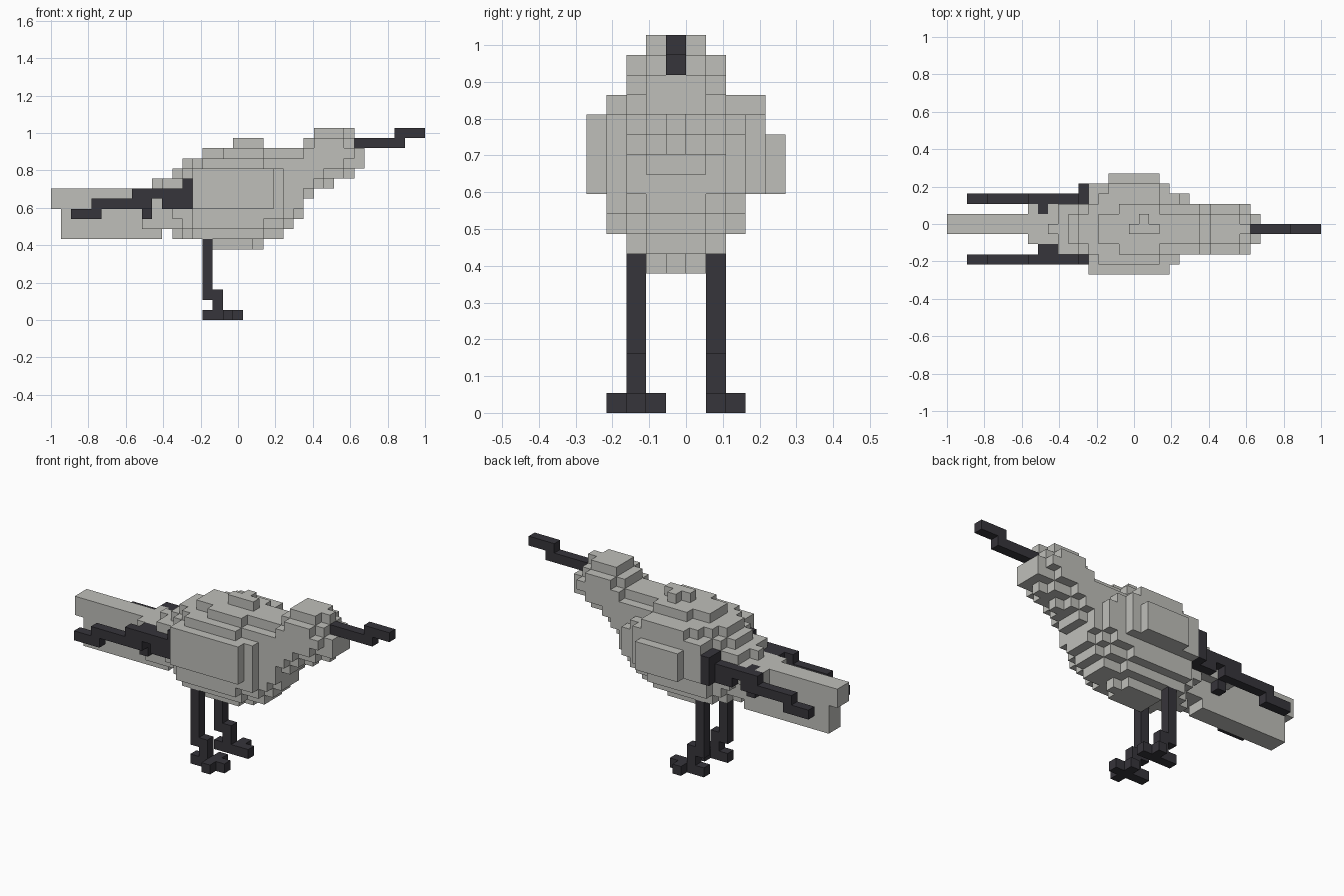
import bpy, bmesh
from mathutils import Vector

if "Cube" in bpy.data.objects:
    bpy.data.objects.remove(bpy.data.objects["Cube"], do_unlink=True)

V = 2 / 37                           # edge length of one block
ORIGIN = Vector((-1, -5 * V, 0))     # corner of the block grid
MID = 4                              # middle row of the bird across y


def material(name, rgb):
    m = bpy.data.materials.new(name)
    m.use_nodes = True
    m.diffuse_color = (*rgb, 1)
    m.node_tree.nodes["Principled BSDF"].inputs["Base Color"].default_value = (*rgb, 1)
    return m


GREY = material("pale grey", (0.52, 0.52, 0.49))
DARK = material("charcoal", (0.037, 0.035, 0.043))


def box(i0, i1, j0, j1, k0, k1):
    """Blocks of an inclusive range along x, y and z."""
    return {(i, j, k) for i in range(i0, i1 + 1)
            for j in range(j0, j1 + 1) for k in range(k0, k1 + 1)}


def build(name, cells, mat):
    """Skin a set of blocks with only its outer faces."""
    bm = bmesh.new()
    for c in cells:
        for axis in range(3):
            for side in (0, 1):
                n = list(c)
                n[axis] += 2 * side - 1
                if tuple(n) in cells:
                    continue
                u, w = (axis + 1) % 3, (axis + 2) % 3
                ring = [(0, 0), (1, 0), (1, 1), (0, 1)]
                verts = []
                for a, b in (ring if side else ring[::-1]):
                    p = list(c)
                    p[axis] += side
                    p[u] += a
                    p[w] += b
                    verts.append(bm.verts.new(ORIGIN + Vector(p) * V))
                bm.faces.new(verts)
    bmesh.ops.remove_doubles(bm, verts=bm.verts, dist=V / 100)
    mesh = bpy.data.meshes.new(name)
    bm.to_mesh(mesh)
    bm.free()
    mesh.materials.append(mat)
    ob = bpy.data.objects.new(name, mesh)
    bpy.context.collection.objects.link(ob)
    return ob


# Body rows as (height, first x, last x), one list per distance from the middle
core = [(7, 16, 20), (8, 12, 22), (9, 11, 23), (10, 10, 24), (11, 10, 24),
        (12, 10, 25), (13, 10, 27), (14, 12, 29), (15, 13, 30), (16, 15, 30),
        (17, 18, 20), (17, 25, 29), (18, 26, 29)]
inner = [(7, 16, 19), (8, 13, 22), (9, 11, 23), (10, 10, 24), (11, 10, 24),
         (12, 10, 25), (13, 11, 26), (14, 12, 28), (15, 13, 30), (16, 15, 30),
         (17, 25, 29), (18, 26, 28)]
middle = [(8, 14, 20), (9, 13, 22), (10, 12, 23), (11, 11, 24), (12, 11, 24),
          (13, 11, 25), (14, 13, 26), (15, 14, 28), (16, 17, 20), (16, 25, 29),
          (17, 26, 28)]
outer = [(9, 14, 20), (10, 14, 22), (11, 14, 22), (12, 14, 22), (13, 14, 22),
         (14, 14, 22), (15, 15, 20)]

body = set()
for d, rows in enumerate((core, inner, middle, outer)):
    for k, i0, i1 in rows:
        for j in {MID - d, MID + d}:
            body |= box(i0, i1, j, j, k, k)

# Folded wings on the flanks, the left one fuller
body |= box(14, 21, 0, 0, 11, 14)
body |= box(14, 21, 8, 8, 11, 14) | box(16, 20, 8, 8, 15, 15)
body |= box(16, 20, 9, 9, 11, 13) | box(22, 23, 7, 7, 11, 13)
body |= box(19, 19, 5, 5, 17, 17)
# Broad root of the tail
body |= box(8, 11, 3, 6, 11, 12) | box(9, 11, 3, 5, 9, 10)

# Tail
tail = box(0, 9, 4, 5, 11, 12) | box(1, 10, 4, 5, 8, 10)

# Beak
beak = box(30, 34, 4, 4, 17, 17) | box(34, 36, 4, 4, 18, 18)


# Long dark wing feathers, stepping down toward the tail
def feathers(j):
    return (box(2, 4, j, j, 10, 10) | box(4, 9, j, j, 11, 11)
            | box(8, 13, j, j, 12, 12) | box(11, 13, j, j, 11, 11)
            | box(13, 13, j, j, 13, 13))


right_feathers = feathers(1) | box(9, 10, 2, 2, 12, 12) | box(9, 9, 2, 2, 10, 11)
left_feathers = feathers(7) | box(13, 13, 8, 8, 11, 13) | box(9, 9, 6, 6, 10, 12)


# Legs with forward-stepped ankles and crossed toes
def leg(j, toe0, toe1):
    return (box(15, 15, j, j, 2, 7) | box(16, 16, j, j, 1, 2)
            | box(15, 18, j, j, 0, 0) | box(17, 17, toe0, toe1, 0, 0))


dark_parts = {"beak": beak, "right_wing_feathers": right_feathers,
              "left_wing_feathers": left_feathers,
              "right_leg": leg(2, 1, 3), "left_leg": leg(6, 6, 7)}
for part, cells in dark_parts.items():
    build(part, cells, DARK)
    body -= cells

build("body", body - tail, GREY)
build("tail", tail, GREY)
